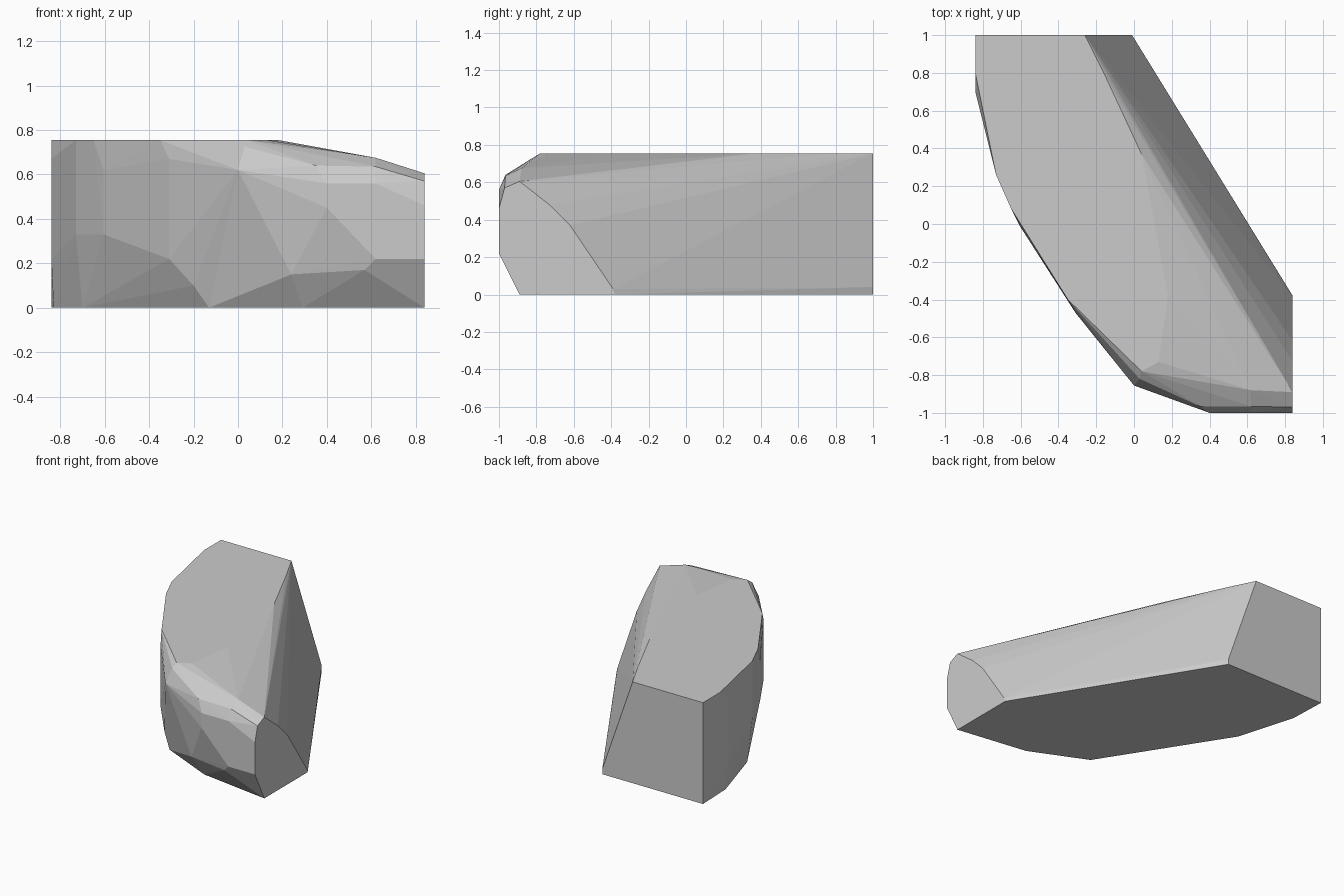
import bpy, bmesh, math

if "Cube" in bpy.data.objects:
    bpy.data.objects.remove(bpy.data.objects["Cube"])

# horizontal outlines (x, y)
base = [(.84, -.38), (-.01, 1), (-.84, 1), (-.83, .72), (-.70, .28),
        (-.13, -.62), (.29, -.81), (.84, -.89)]
crown = [(-.26, 1), (-.84, 1), (-.84, .8), (-.73, .26), (-.65, .08),
         (-.35, -.4), (.04, -.78), (.13, -.73), (.18, -.38),
         (.04, .37), (-.16, .8)]
# curved left flank: (x, y, low z, high z)
flank = [(-.84, .7, .22, .67), (-.73, .26, .33, .72),
         (-.605, -.01, .33, .62), (-.31, -.47, .22, .67)]
# flat right end (y, z)
end = [(-.39, .03), (-.62, .37), (-.73, .48), (-.89, .605),
       (-.97, .57), (-1, .46), (-1, .22)]
# rounded nose facets
nose = [(0, -.855, .62), (.03, -.82, .725), (.35, -.965, .64),
        (.40, -1, .45), (.40, -1, .56), (.62, -1, .56), (.62, -1, .22),
        (.62, -.965, .635), (.62, -.88, .675), (.57, -.975, .17),
        (.24, -.89, .15), (-.20, -.58, .1)]

points = [(x, y, 0) for x, y in base] + [(x, y, .755) for x, y in crown]
points += [(x, y, z) for x, y, lo, hi in flank for z in (lo, hi)]
points += [(.84, y, z) for y, z in end] + nose + [(-.01, 1, .04)]

# faceted solid wrapped around the outlines
bm = bmesh.new()
for p in points:
    bm.verts.new(p)
hull = bmesh.ops.convex_hull(bm, input=bm.verts[:])
loose = {v for v in hull["geom_interior"] + hull["geom_unused"]
         if isinstance(v, bmesh.types.BMVert)}
bmesh.ops.delete(bm, geom=list(loose), context='VERTS')
bmesh.ops.dissolve_limit(bm, angle_limit=math.radians(1),
                         verts=bm.verts[:], edges=bm.edges[:])
bmesh.ops.recalc_face_normals(bm, faces=bm.faces[:])
mesh = bpy.data.meshes.new("faceted_rock")
bm.to_mesh(mesh)
bm.free()
rock = bpy.data.objects.new("faceted_rock", mesh)
bpy.context.collection.objects.link(rock)
